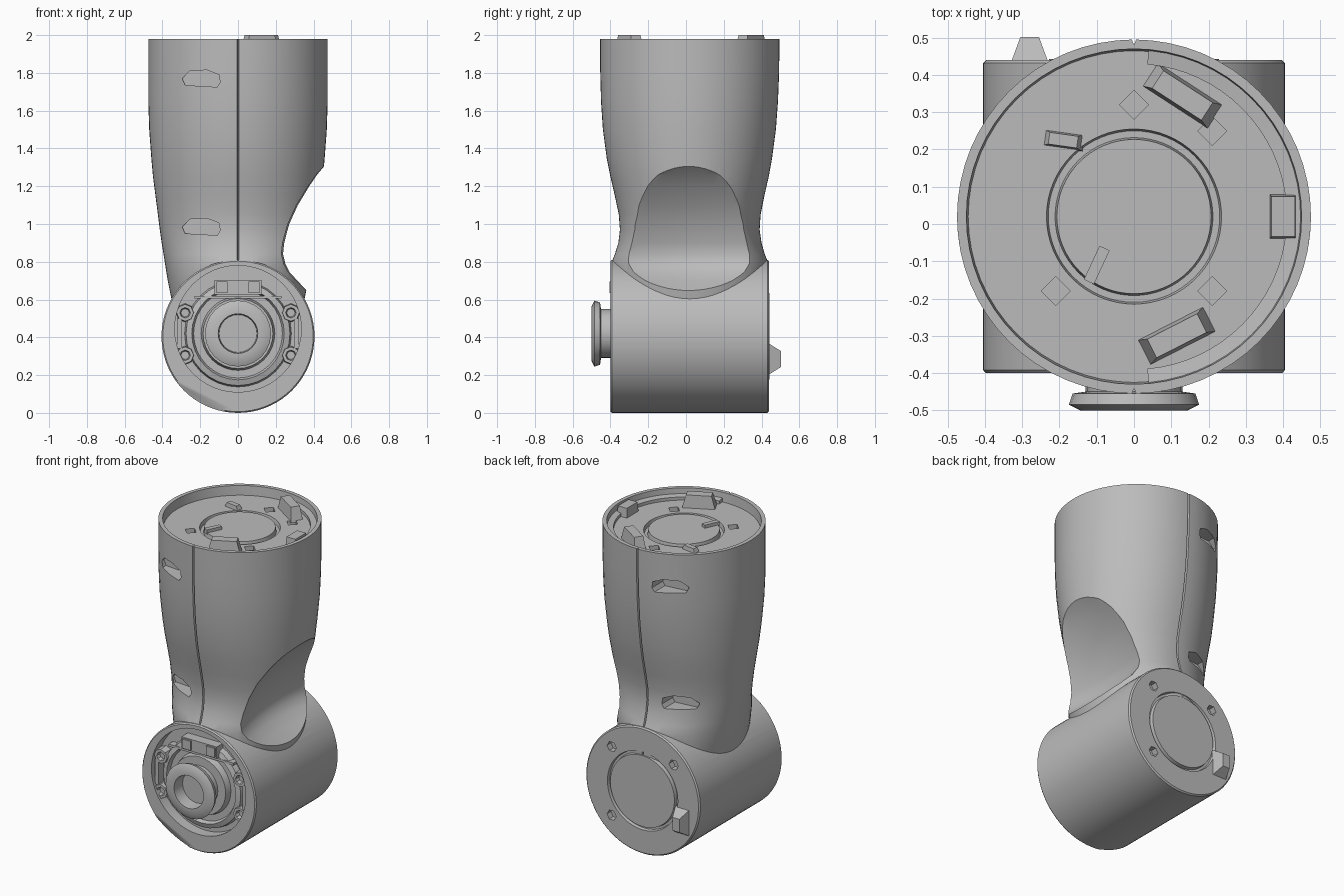
import bpy, bmesh, math
from mathutils import Vector, Matrix

cube = bpy.data.objects.get("Cube")
if cube:
    bpy.data.objects.remove(cube, do_unlink=True)

grey = bpy.data.materials.new("plain grey")
grey.use_nodes = True
GREY = (0.5, 0.5, 0.5, 1)
grey.diffuse_color = GREY
grey.node_tree.nodes["Principled BSDF"].inputs["Base Color"].default_value = GREY


def make(name, bm):
    bmesh.ops.recalc_face_normals(bm, faces=bm.faces[:])
    me = bpy.data.meshes.new(name)
    bm.to_mesh(me)
    bm.free()
    me.materials.append(grey)
    ob = bpy.data.objects.new(name, me)
    bpy.context.collection.objects.link(ob)
    return ob


def loft(name, rings, closed=False):
    """Skin equal-length rings; cap the ends, or join last to first."""
    bm = bmesh.new()
    vs = [[bm.verts.new(p) for p in r] for r in rings]
    pairs = list(zip(vs, vs[1:])) + ([(vs[-1], vs[0])] if closed else [])
    n = len(vs[0])
    for a, b in pairs:
        for i in range(n):
            j = (i + 1) % n
            bm.faces.new((a[i], a[j], b[j], b[i]))
    if not closed:
        bm.faces.new(vs[0])
        bm.faces.new(vs[-1])
    return make(name, bm)


def lathe_y(name, profile, x=0, z=0.42, n=48, closed=False):
    """Turn (radius, y) points about an axis running front to back."""
    return loft(name, [[(x + r * math.cos(2 * math.pi * i / n), y,
                         z + r * math.sin(2 * math.pi * i / n)) for i in range(n)]
                       for r, y in profile], closed)


def box(name, loc, size, rot=(0, 0, 0), taper=1.0):
    bm = bmesh.new()
    bmesh.ops.create_cube(bm, size=1)
    for v in bm.verts:
        if v.co.z > 0:
            v.co.x *= taper
            v.co.y *= taper
    bm.transform(Matrix.Diagonal((*size, 1)))
    rx, ry, rz = (math.radians(a) for a in rot)
    bm.transform(Matrix.Translation(loc) @ Matrix.Rotation(rz, 4, 'Z')
                 @ Matrix.Rotation(ry, 4, 'Y') @ Matrix.Rotation(rx, 4, 'X'))
    return make(name, bm)


def boolean(ob, other, op='DIFFERENCE'):
    m = ob.modifiers.new("bool", 'BOOLEAN')
    m.operation, m.solver, m.object = op, 'EXACT', other
    bpy.context.view_layer.objects.active = ob
    bpy.ops.object.modifier_apply(modifier=m.name)
    bpy.data.objects.remove(other, do_unlink=True)


# Upper sleeve: elliptical sections (z, half width, front y, back y)
sections = [(0.50, .33, -.385, .425), (0.60, .352, -.398, .438), (0.70, .372, -.398, .438),
            (0.80, .388, -.393, .433), (0.84, .394, -.377, .417), (0.90, .404, -.358, .400),
            (0.97, .414, -.350, .390), (1.05, .424, -.356, .395), (1.15, .437, -.377, .415),
            (1.25, .450, -.400, .438), (1.35, .459, -.420, .456), (1.50, .470, -.440, .476),
            (1.65, .475, -.450, .487), (1.80, .475, -.454, .493), (1.98, .475, -.455, .495)]
angles = sorted([i * 5.625 for i in range(64) if i not in (16, 48)]
                + [s + d for s in (90, 270) for d in (-.7, 0, .7)])


def section(z, rx, y0, y1, groove=0.0):
    cy, ry = (y0 + y1) / 2, (y1 - y0) / 2
    out = []
    for a in angles:
        k = 1 - groove if a in (90, 270) else 1
        t = math.radians(a)
        out.append((rx * k * math.cos(t), cy + ry * k * math.sin(t), z))
    return out


rings = [section(*s, groove=0.03) for s in sections]
# Recessed top with a grooved centre disc
for r, z in [(.45, 1.98), (.445, 1.92), (.235, 1.92), (.23, 1.895), (.212, 1.895),
             (.207, 1.925), (.05, 1.925)]:
    rings.append(section(z, r, .02 - r, .02 + r))
housing = loft("housing", rings)

# Concave scoop on the left side, above the barrel
scoop = [(.62, .40), (.70, .29), (.745, .235), (.79, .205), (.84, .193), (.90, .203),
         (1.0, .235), (1.1, .285), (1.2, .355), (1.26, .405), (1.31, .46), (1.36, .54)]
ys = [-.6 + i * .05 for i in range(25)]
boolean(housing, loft("scoop_cutter", [[(f + .4 * y * y, y, z) for y in ys]
                                      + [(1, .6, z), (1, -.6, z)] for z, f in scoop]))

# Horizontal barrel with a grooved disc on its back face
barrel = lathe_y("barrel", [(.398, -.40), (.405, -.392), (.405, .432), (.397, .44),
                            (.25, .44), (.246, .42), (.232, .42), (.228, .443), (.05, .443)],
                 z=.405, n=72)
boolean(housing, barrel, 'UNION')

# Front cavity and the chipped lower rim
boolean(housing, lathe_y("cavity_cutter", [(.335, -.6), (.335, -.33)], z=.445))
boolean(housing, box("chip_cutter", (-.24, -.43, .06), (.34, .10, .12), (25, 27, 0)))

# Slots on the front and back of the sleeve
for z, depth in ((1.77, .35), (.985, .25)):
    for side in (-1, 1):
        ends = []
        for y in (depth, .6):
            ends.append([(-.195 + sx * w, .02 + side * y, z + h) for sx, w, h in
                         ((-1, .10, 0), (-1, .085, -.035), (1, .085, -.045),
                          (1, .10, -.02), (1, .095, .02), (1, .03, .045), (-1, .06, .04))])
        boolean(housing, loft("slot_cutter", ends))

# Screw recesses in the top floor and the back face
for x, y in ((0, .32), (-.21, -.18), (.21, -.18), (.21, .25)):
    boolean(housing, box("screw_cutter", (x, y, 1.91), (.055, .055, .06), (0, 0, 45)))
for x, z in ((-.22, .63), (.22, .63), (.22, .19)):
    boolean(housing, lathe_y("screw_cutter", [(.033, .40), (.033, .5)], x, z, 6))

# Stacked rings inside the cavity
lathe_y("inner_ring", [(.285, -.32), (.275, -.365), (.245, -.375), (.235, -.35),
                       (.195, -.35), (.185, -.39), (.125, -.39), (.12, -.32)], n=32, closed=True)
# Hollow hub with its flange
lathe_y("hub_flange", [(.13, -.33), (.13, -.45), (.165, -.455), (.175, -.485), (.145, -.50),
                       (.105, -.50), (.10, -.42), (.02, -.42)], n=24)
# Cavity screws, connector and cross bar
for sx in (-1, 1):
    for z in (.53, .305):
        lathe_y("cavity_screw", [(.05, -.32), (.045, -.385), (.028, -.385),
                                 (.022, -.36), (.004, -.36)], sx * .28, z, 8)
    box("cavity_rib", (sx * .31, -.35, .42), (.025, .06, .16))
box("connector", (0, -.36, .665), (.25, .07, .075))
for sx in (-1, 1):
    box("connector_tab", (sx * .085, -.385, .665), (.06, .04, .06))
box("cross_bar", (0, -.35, .612), (.46, .05, .015))

# Clip on the back face
box("back_clip", (-.28, .468, .285), (.10, .17, .068), (-90, 0, 0), .5)

# Half ring and clips inside the top rim
arc = [math.radians(-85 + i * 5) for i in range(35)]
loft("half_ring", [[(r * math.cos(a), .02 + r * math.sin(a), z)
                    for r, z in ((.41, 1.91), (.448, 1.91), (.448, 1.945), (.41, 1.94))]
                   for a in arc])
box("rear_clip", (.13, .345, 1.955), (.21, .075, .09), (0, 0, -33), .75)
box("front_clip", (.115, -.30, 1.955), (.20, .075, .09), (0, 0, 27), .75)
box("side_clip", (.40, .02, 1.945), (.07, .12, .07), (0, 0, 0), .9)
box("small_tab", (-.19, .225, 1.925), (.11, .045, .04), (0, 0, -8), .7)
box("disc_latch", (-.10, -.11, 1.93), (.03, .10, .03), (0, 0, -25))

# Smooth curved walls, keep edges sharp
bpy.ops.object.select_all(action='DESELECT')
for ob in bpy.context.scene.objects:
    if ob.type == 'MESH':
        ob.select_set(True)
        bpy.context.view_layer.objects.active = ob
bpy.ops.object.shade_smooth_by_angle(angle=math.radians(30))
